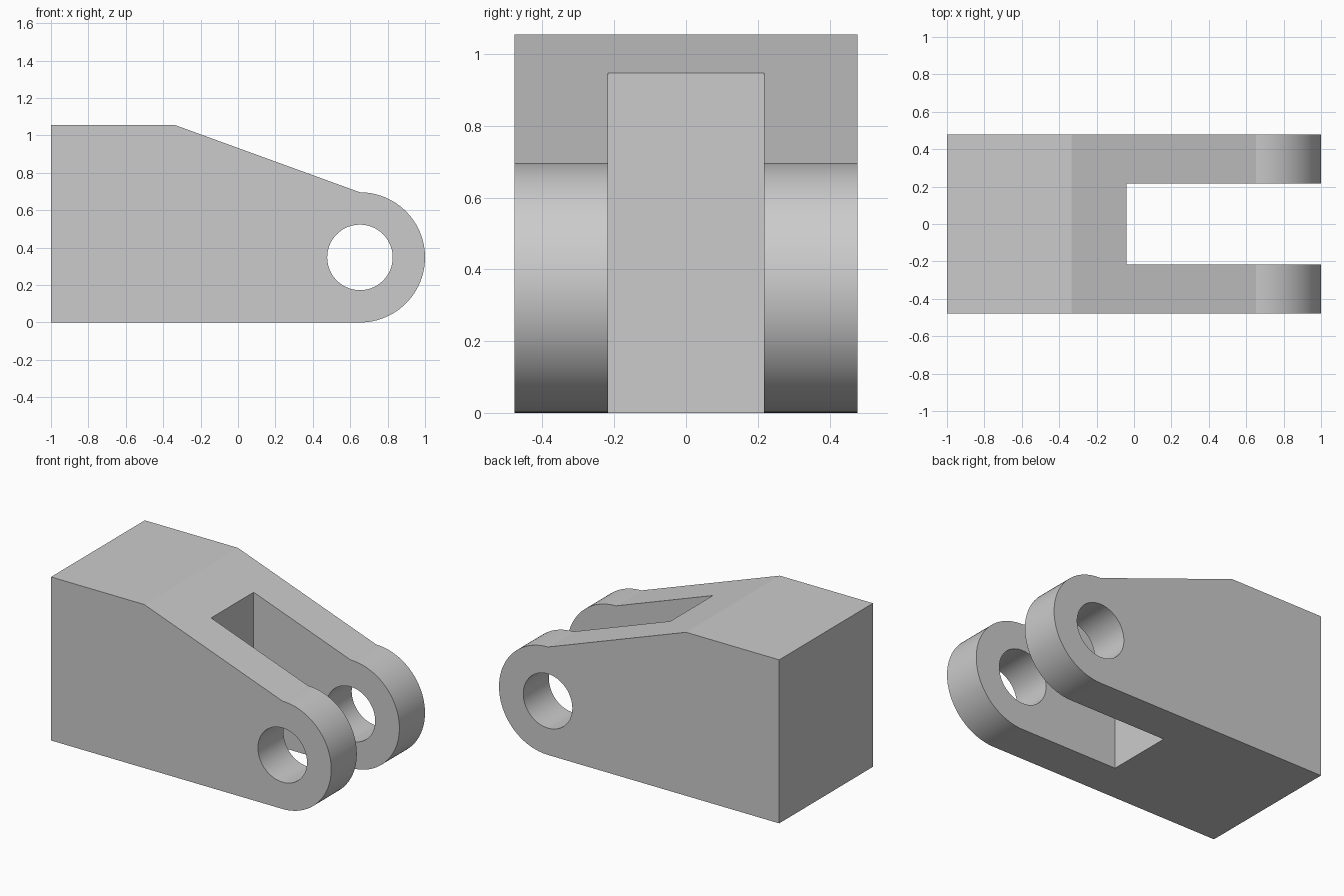
import bpy, bmesh, math
from math import radians, sin, cos

if "Cube" in bpy.data.objects:
    bpy.data.objects.remove(bpy.data.objects["Cube"], do_unlink=True)

HALF_WIDTH, SLOT_HALF = 0.478, 0.217
EYE_X, EYE_R, HOLE_R = 0.652, 0.348, 0.175
TOP, SHOULDER_X, SLOT_X = 1.055, -0.335, -0.04
ARC_STEPS = 48

grey = bpy.data.materials.new("plain grey")
grey.use_nodes = True
colour = (0.6, 0.6, 0.6, 1)
grey.diffuse_color = colour
grey.node_tree.nodes["Principled BSDF"].inputs["Base Color"].default_value = colour


def prism(name, outline, half):
    """Extrude an x-z outline along y, centred on y = 0."""
    bm = bmesh.new()
    face = bm.faces.new([bm.verts.new((x, -half, z)) for x, z in outline])
    out = bmesh.ops.extrude_face_region(bm, geom=[face])
    moved = [v for v in out["geom"] if isinstance(v, bmesh.types.BMVert)]
    bmesh.ops.translate(bm, vec=(0, 2 * half, 0), verts=moved)
    bmesh.ops.recalc_face_normals(bm, faces=bm.faces)
    mesh = bpy.data.meshes.new(name)
    bm.to_mesh(mesh)
    bm.free()
    mesh.materials.append(grey)
    obj = bpy.data.objects.new(name, mesh)
    bpy.context.collection.objects.link(obj)
    return obj


def arc(radius, start, end, steps):
    angles = [radians(start + (end - start) * i / steps) for i in range(steps + 1)]
    return [(EYE_X + radius * cos(a), EYE_R + radius * sin(a)) for a in angles]


# Block with a sloped shoulder and a rounded end
body = prism("clevis_body",
             [(-1, 0)] + arc(EYE_R, -90, 90, ARC_STEPS) + [(SHOULDER_X, TOP), (-1, TOP)],
             HALF_WIDTH)

# Slot between the two arms, and the pin hole through both
slot = prism("slot_cutter", [(SLOT_X, -1), (2, -1), (2, 2), (SLOT_X, 2)], SLOT_HALF)
hole = prism("pin_hole_cutter", arc(HOLE_R, 0, 360, 2 * ARC_STEPS)[:-1], 1)

bpy.ops.object.select_all(action="DESELECT")
bpy.context.view_layer.objects.active = body
body.select_set(True)
for cutter in (slot, hole):
    cutter.hide_render = True
    mod = body.modifiers.new(cutter.name, "BOOLEAN")
    mod.operation, mod.solver, mod.object = "DIFFERENCE", "EXACT", cutter
    bpy.ops.object.modifier_apply(modifier=mod.name)
    bpy.data.objects.remove(cutter, do_unlink=True)

bpy.ops.object.shade_smooth_by_angle(angle=radians(15))
